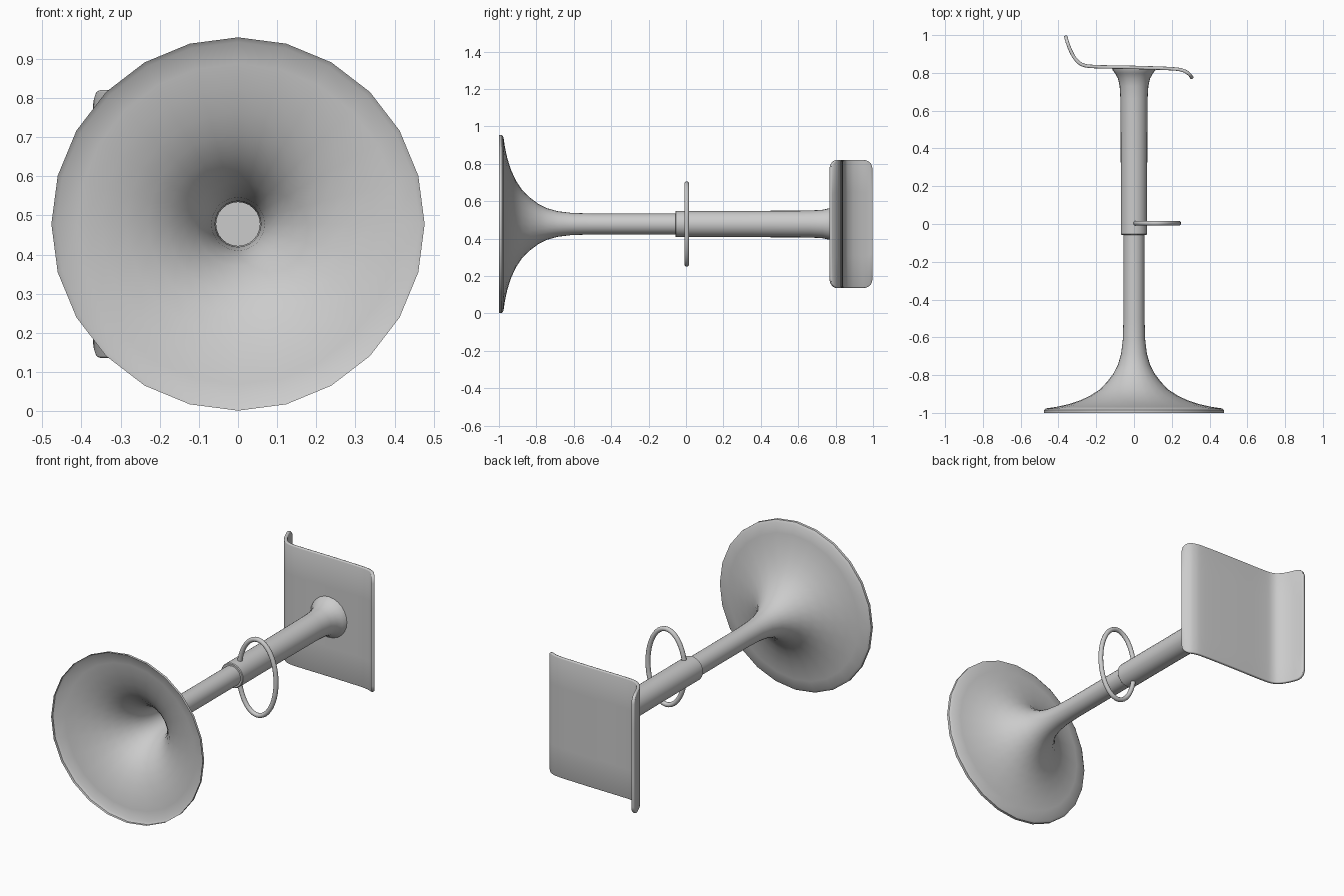
import bpy, bmesh
from math import sin, cos, pi, sqrt, radians
from mathutils import Vector

if "Cube" in bpy.data.objects:
    bpy.data.objects.remove(bpy.data.objects["Cube"])

ZC = 0.478  # height of the long axis, which runs along y


def finish(name, bm, angle=40):
    bmesh.ops.recalc_face_normals(bm, faces=bm.faces)
    me = bpy.data.meshes.new(name)
    bm.to_mesh(me)
    bm.free()
    ob = bpy.data.objects.new(name, me)
    bpy.context.collection.objects.link(ob)
    bpy.ops.object.select_all(action='DESELECT')
    ob.select_set(True)
    bpy.context.view_layer.objects.active = ob
    bpy.ops.object.shade_smooth_by_angle(angle=radians(angle))
    return ob


def lathe(name, profile, sides=24, cap_first=False):
    """Revolve (radius, y) points about the long axis."""
    bm = bmesh.new()
    rings = [[bm.verts.new((r * sin(2 * pi * i / sides), y, ZC + r * cos(2 * pi * i / sides)))
              for i in range(sides)] for r, y in profile]
    for a, b in zip(rings, rings[1:]):
        for i in range(sides):
            j = (i + 1) % sides
            bm.faces.new((a[i], a[j], b[j], b[i]))
    if cap_first:
        bm.faces.new(rings[0])
    return finish(name, bm)


def smooth_path(pts, steps=5):
    """Catmull-Rom interpolation through 2D points."""
    p = [Vector(q) for q in pts]
    p = [2 * p[0] - p[1]] + p + [2 * p[-1] - p[-2]]
    out = []
    for a, b, c, d in zip(p, p[1:], p[2:], p[3:]):
        for k in range(steps):
            t = k / steps
            out.append(0.5 * (2 * b + (c - a) * t + (2 * a - 5 * b + 4 * c - d) * t * t
                              + (3 * b - a - 3 * c + d) * t ** 3))
    return out + [p[-2]]


# Hollow trumpet base running into the lower column
lathe("base_and_column", [
    (0.477, -1.0), (0.477, -0.985), (0.465, -0.976), (0.41, -0.968), (0.35, -0.955),
    (0.285, -0.934), (0.23, -0.908), (0.18, -0.875), (0.14, -0.833), (0.108, -0.79),
    (0.085, -0.745), (0.068, -0.685), (0.059, -0.61), (0.056, -0.5), (0.056, -0.05)])

# Upper sleeve with flared mount under the seat
lathe("sleeve", [
    (0.066, -0.057), (0.07, -0.053), (0.07, 0.3), (0.072, 0.66), (0.076, 0.73),
    (0.085, 0.77), (0.1, 0.797), (0.114, 0.815), (0.116, 0.826)], cap_first=True)

# Footrest loop: elliptical ring passing into the sleeve
bm = bmesh.new()
N, M, R = 48, 12, 0.013
rings = []
for i in range(N):
    t = 2 * pi * i / N
    centre = Vector((0.12 + 0.117 * cos(t), 0.004, ZC + 0.215 * sin(t)))
    out = Vector((0.215 * cos(t), 0, 0.117 * sin(t))).normalized()
    rings.append([bm.verts.new(centre + R * (out * cos(2 * pi * k / M)
                  + Vector((0, 1, 0)) * sin(2 * pi * k / M))) for k in range(M)])
for i in range(N):
    a, b = rings[i], rings[(i + 1) % N]
    for k in range(M):
        bm.faces.new((a[k], a[(k + 1) % M], b[(k + 1) % M], b[k]))
finish("footrest", bm)

# Seat: bent sheet with rounded corners and a short backrest lip
path = smooth_path([(-0.363, 0.997), (-0.352, 0.96), (-0.333, 0.912), (-0.307, 0.87),
                    (-0.27, 0.842), (-0.2, 0.833), (0, 0.829), (0.2, 0.822),
                    (0.262, 0.812), (0.292, 0.793), (0.31, 0.77)])
dist = [0.0]
for a, b in zip(path, path[1:]):
    dist.append(dist[-1] + (b - a).length)
HALF, CR = 0.342, 0.05
bm = bmesh.new()
rows = []
for p, d in zip(path, dist):
    e = min(d, dist[-1] - d, CR)
    h = HALF - CR + sqrt(max(0, CR ** 2 - (CR - e) ** 2))
    rows.append([bm.verts.new((p.x, p.y, ZC + h * s)) for s in (-1, -0.5, 0, 0.5, 1)])
for a, b in zip(rows, rows[1:]):
    for k in range(4):
        bm.faces.new((a[k], a[k + 1], b[k + 1], b[k]))
seat = finish("seat", bm)
sol = seat.modifiers.new("thickness", 'SOLIDIFY')
sol.thickness = 0.018
sol.offset = 0
bev = seat.modifiers.new("soft_edge", 'BEVEL')
bev.width = 0.005
bev.segments = 2
bev.limit_method = 'ANGLE'
bev.angle_limit = radians(50)
